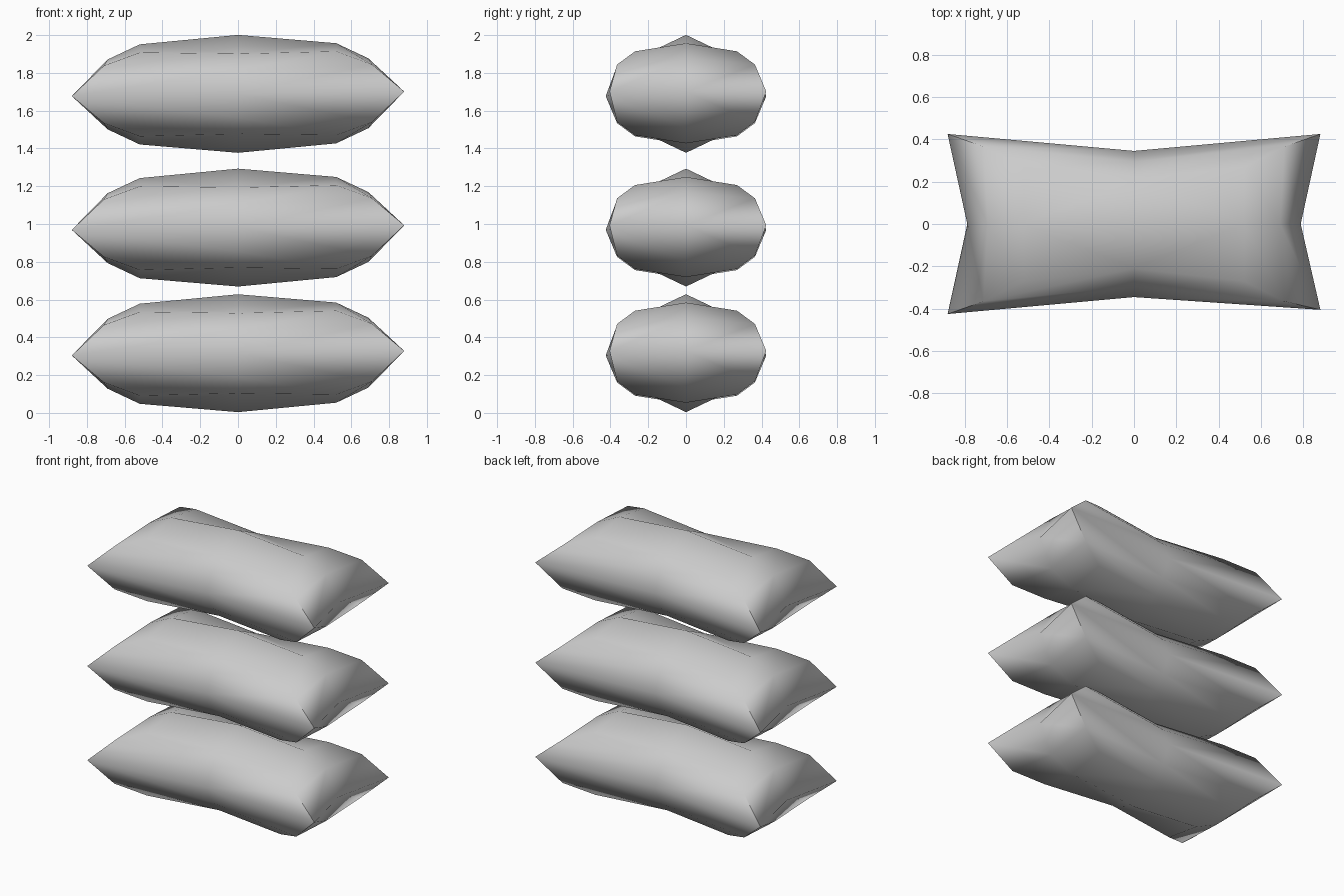
import bpy, bmesh, math

if "Cube" in bpy.data.objects:
    bpy.data.objects.remove(bpy.data.objects["Cube"])

# Each ring: corner (x, y, z), middle of long side (y, z), middle of short end (x, z)
RINGS = {
    "panel": ((0.52, 0.27, 0.222), (0.21, 0.212), (0.52, 0.265)),
    "shoulder": ((0.71, 0.365, 0.152), (0.295, 0.125), (0.69, 0.185)),
    "seam": ((0.88, 0.425, 0.0), (0.345, 0.0), (0.787, 0.0)),
}
AROUND = [(1, -1), (1, 0), (1, 1), (0, 1), (-1, 1), (-1, 0), (-1, -1), (0, -1)]
CROWN = 0.312


def ring(bm, name, side, mid):
    corner, long_side, end = RINGS[name]
    verts = []
    for sx, sy in AROUND:
        if sx and sy:
            x, y, z = corner
        elif sx:
            x, y, z = end[0], 0, end[1]
        else:
            x, y, z = 0, long_side[0], long_side[1]
        tilt = 0.012 * sx if name == "seam" else 0.003 * sx
        verts.append(bm.verts.new((sx * x, sy * y, mid + side * z + tilt)))
    return verts


def bridge(bm, a, b):
    for i in range(8):
        k = (i + 1) % 8
        bm.faces.new((a[i], a[k], b[k], b[i]))


def make_sack(name, mid):
    bm = bmesh.new()
    seam = ring(bm, "seam", 1, mid)
    for side in (1, -1):
        shoulder = ring(bm, "shoulder", side, mid)
        panel = ring(bm, "panel", side, mid)
        bridge(bm, seam, shoulder)
        bridge(bm, shoulder, panel)
        # crown: four quads meeting in the middle
        top = bm.verts.new((0, 0, mid + side * CROWN))
        for i in (0, 2, 4, 6):
            bm.faces.new((panel[i - 1], panel[i], panel[i + 1], top))
    # slightly shorter front right corner
    seam[0].co.y += 0.02
    bmesh.ops.recalc_face_normals(bm, faces=bm.faces[:])
    mesh = bpy.data.meshes.new(name)
    bm.to_mesh(mesh)
    bm.free()
    obj = bpy.data.objects.new(name, mesh)
    bpy.context.collection.objects.link(obj)
    bpy.ops.object.select_all(action="DESELECT")
    obj.select_set(True)
    bpy.context.view_layer.objects.active = obj
    bpy.ops.object.shade_smooth_by_angle(angle=math.radians(80))


# Three stacked sacks
for name, mid in (("sack_bottom", 0.316), ("sack_middle", 0.981), ("sack_top", 1.689)):
    make_sack(name, mid)
